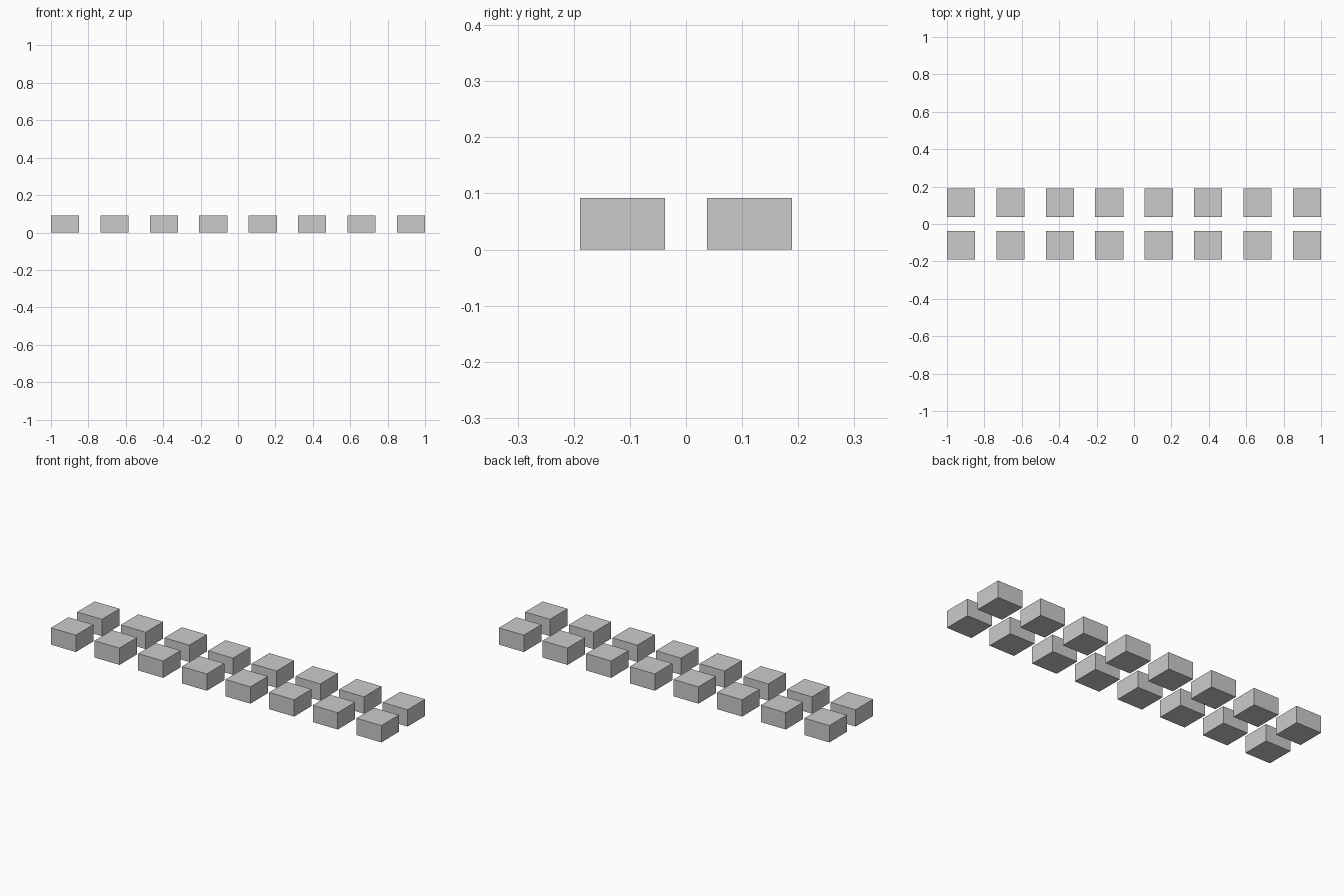
import bpy

if "Cube" in bpy.data.objects:
    bpy.data.objects.remove(bpy.data.objects["Cube"])

COLS = 8
SIZE = 0.151          # square footprint of each block
HEIGHT = 0.092
PITCH = (2 - SIZE) / (COLS - 1)
ROW_Y = 0.1133        # distance of each row from the centre line


def block(name, x, y):
    bpy.ops.mesh.primitive_cube_add(size=1, location=(x, y, HEIGHT / 2))
    ob = bpy.context.object
    ob.name = name
    ob.scale = (SIZE, SIZE, HEIGHT)
    bpy.ops.object.transform_apply(location=False, rotation=False, scale=True)


# two rows of evenly spaced blocks
for row, y in (("front", -ROW_Y), ("back", ROW_Y)):
    for i in range(COLS):
        block(f"{row}_block_{i + 1}", (i - (COLS - 1) / 2) * PITCH, y)
